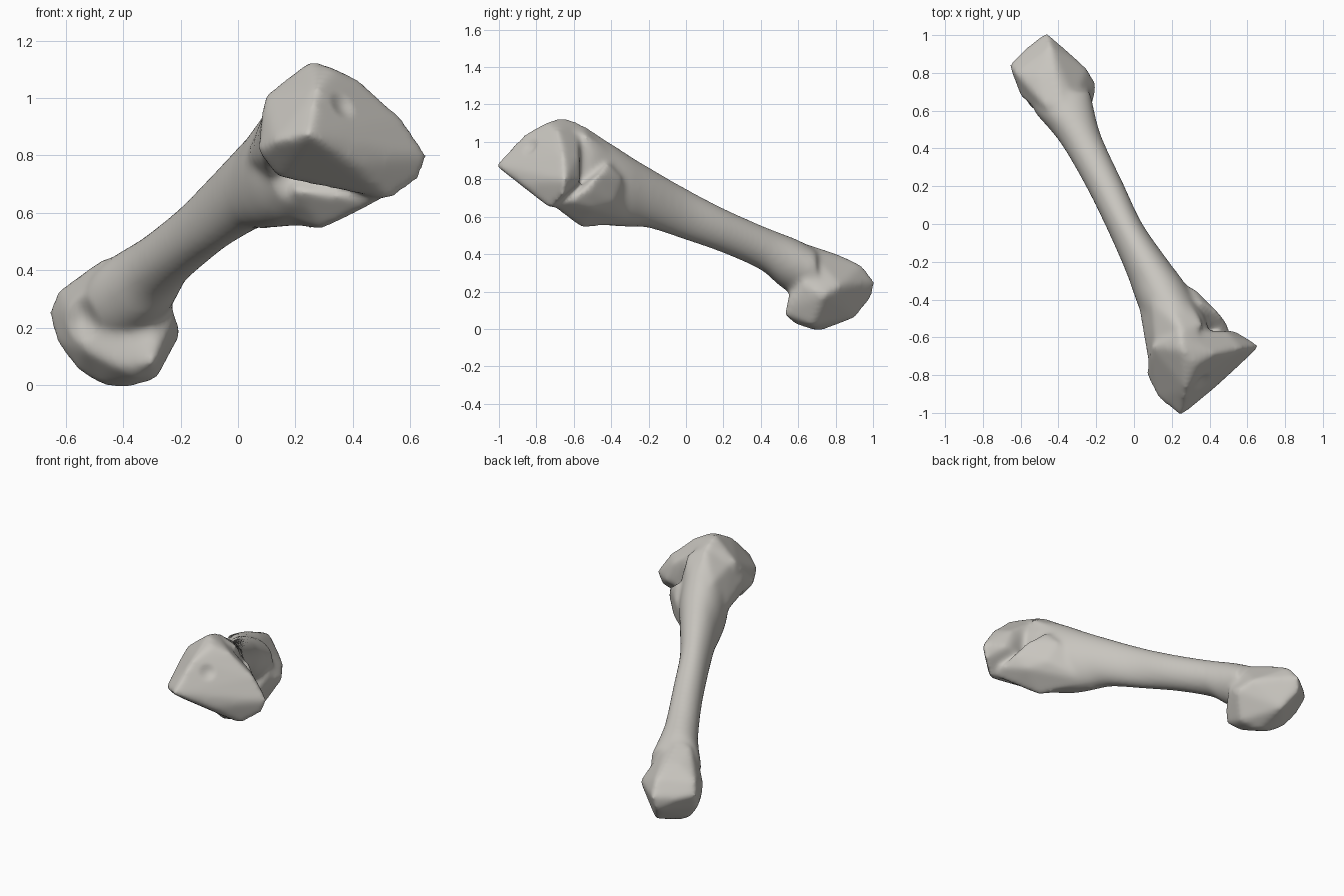
import bpy, bmesh, math
from mathutils import Vector

cube = bpy.data.objects.get("Cube")
if cube:
    bpy.data.objects.remove(cube, do_unlink=True)

bm = bmesh.new()


def append(part):
    bmesh.ops.recalc_face_normals(part, faces=part.faces)
    mesh = bpy.data.meshes.new("part")
    part.to_mesh(mesh)
    part.free()
    bm.from_mesh(mesh)
    bpy.data.meshes.remove(mesh)


def add_hull(points, margin=0.014):
    """Convex block through landmarks, pushed out by what the smoothing takes away."""
    pts = [Vector(p) for p in points]
    mid = sum(pts, Vector()) / len(pts)
    part = bmesh.new()
    for p in pts:
        part.verts.new(p + (p - mid).normalized() * margin)
    bmesh.ops.convex_hull(part, input=part.verts)
    bmesh.ops.delete(part, geom=[v for v in part.verts if not v.link_faces], context='VERTS')
    append(part)


def spline(a, b, c, d, t):
    return 0.5 * (2 * b + (c - a) * t + (2 * a - 5 * b + 4 * c - d) * t * t
                  + (3 * b - a - 3 * c + d) * t ** 3)


def add_shaft(slices, sides=32, steps=4, tilt=0.2):
    """Loft of slanted ellipses; each slice is y, x range, z range."""
    rows = []
    last = len(slices) - 1
    for i in range(last):
        quad = [slices[max(0, min(last, i + k))] for k in (-1, 0, 1, 2)]
        rows += [[spline(*vals, s / steps) for vals in zip(*quad)] for s in range(steps)]
    rows.append(slices[-1])
    part = bmesh.new()
    rings = []
    for y, x0, x1, z0, z1 in rows:
        ring = []
        for k in range(sides):
            a = math.tau * k / sides
            ring.append(part.verts.new(((x0 + x1) / 2 + (x1 - x0) / 2 * math.cos(a), y,
                                        (z0 + z1) / 2 + (z1 - z0) / 2 * math.sin(a + tilt))))
        rings.append(ring)
    for lo, hi in zip(rings, rings[1:]):
        for k in range(sides):
            n = (k + 1) % sides
            part.faces.new((lo[k], lo[n], hi[n], hi[k]))
    part.faces.new(rings[0])
    part.faces.new(rings[-1])
    append(part)


# Shaft, flaring towards both ends
add_shaft([
    (-.6, .11, .40, .62, 1.05), (-.5, .05, .38, .57, 1.04), (-.4, .01, .32, .55, .99),
    (-.3, -.025, .26, .545, .925), (-.2, -.065, .185, .54, .865), (0, -.155, .045, .475, .75),
    (.2, -.255, -.05, .405, .645), (.4, -.37, -.145, .315, .555), (.5, -.445, -.185, .23, .515),
    (.6, -.53, -.21, .17, .475), (.7, -.56, -.23, .15, .42)])

# Angular head at the raised end
add_hull([
    (.25, -1.01, .875), (.42, -.86, .78), (.53, -.72, .65), (.62, -.66, .72), (.655, -.65, .8),
    (.56, -.66, .93), (.42, -.69, 1.05), (.33, -.74, 1.09), (.26, -.67, 1.12), (.28, -.86, 1.03),
    (.1, -.65, 1), (.08, -.8, .82), (.14, -.92, .85), (.15, -.77, .73), (.25, -.58, 1.095),
    (.3, -.6, .75), (.12, -.62, .8), (.52, -.57, .8), (.48, -.58, .92)])

# Crest joining the shaft to the head
add_hull([
    (.24, -.55, 1.08), (.26, -.66, 1.1), (.12, -.62, .99), (.08, -.7, .88), (.09, -.72, .8),
    (.05, -.48, .83), (.1, -.42, .95), (.17, -.36, .95), (.3, -.44, .96), (.36, -.53, 1.02),
    (.03, -.42, .78), (.12, -.58, .72), (.25, -.4, .65)])

# Ridge and bump under the head
add_hull([
    (.3, -.56, .55), (.1, -.25, .56), (.42, -.63, .61), (.49, -.69, .645), (.32, -.35, .8),
    (.36, -.4, .68), (.43, -.5, .65), (.49, -.53, .74), (.44, -.47, .82), (.36, -.42, .88),
    (.2, -.38, .88), (.2, -.65, .68), (.52, -.63, .68), (.14, -.5, .6)], 0.01)

# Rounded end block with its forward lip
add_hull([
    (-.46, 1, .25), (-.65, .84, .25), (-.62, .8, .32), (-.4, .71, 0), (-.21, .74, .18),
    (-.57, .64, .25), (-.44, .93, .335), (-.26, .82, .23), (-.5, .78, .38), (-.55, .75, .06),
    (-.48, .72, .015), (-.42, .9, .07), (-.29, .68, .03), (-.62, .78, .15), (-.48, .98, .17),
    (-.59, .9, .24), (-.42, .8, .39), (-.38, .63, .45), (-.47, .63, .43), (-.32, .66, .41),
    (-.23, .64, .24), (-.3, .535, .08), (-.28, .55, .13), (-.42, .58, .07), (-.53, .62, .13),
    (-.36, .59, .035)])

raw_mesh = bpy.data.meshes.new("raw_bone")
bm.to_mesh(raw_mesh)
bm.free()
bone = bpy.data.objects.new("bone", raw_mesh)
bpy.context.collection.objects.link(bone)

# Fuse the parts into one skin and soften it
fuse = bone.modifiers.new("fuse", 'REMESH')
fuse.mode = 'VOXEL'
fuse.voxel_size = 0.014
soften = bone.modifiers.new("soften", 'SMOOTH')
soften.factor = 0.5
soften.iterations = 17
skin = bpy.data.meshes.new_from_object(bone.evaluated_get(bpy.context.evaluated_depsgraph_get()))
bone.modifiers.clear()
bone.data = skin
bpy.data.meshes.remove(raw_mesh)
skin.name = "bone"

# Shallow pits: centre, radius, push
pits = [((.37, -.84, .98), .06, (-.005, .012, -.006)),
        ((-.55, .62, .23), .09, (.01, .03, 0))]
for v in skin.vertices:
    for centre, radius, push in pits:
        d = (v.co - Vector(centre)).length / radius
        if d < 1:
            v.co += Vector(push) * (1 - d * d) ** 2

# Pale bone colour
mat = bpy.data.materials.new("pale bone grey")
mat.use_nodes = True
colour = (.58, .56, .52, 1)
mat.diffuse_color = colour
mat.node_tree.nodes["Principled BSDF"].inputs["Base Color"].default_value = colour
skin.materials.clear()
skin.materials.append(mat)
for face in skin.polygons:
    face.use_smooth = True
    face.material_index = 0
